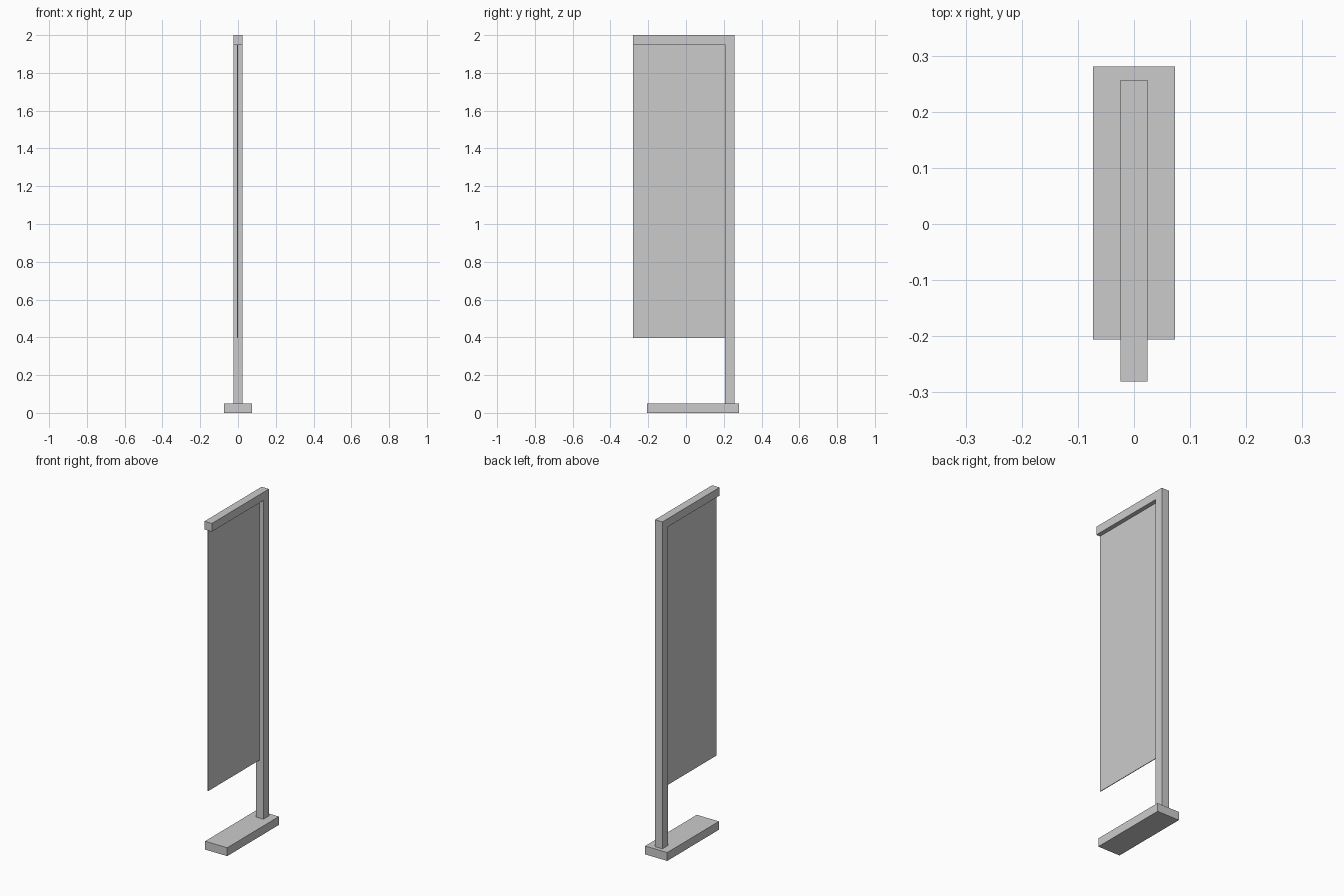
import bpy, bmesh

if "Cube" in bpy.data.objects:
    bpy.data.objects.remove(bpy.data.objects["Cube"])


def prism(name, profile, x0, x1):
    """Extrude a closed (y, z) profile along x from x0 to x1."""
    bm = bmesh.new()
    face = bm.faces.new([bm.verts.new((x0, y, z)) for y, z in profile])
    ext = bmesh.ops.extrude_face_region(bm, geom=[face])
    moved = [v for v in ext["geom"] if isinstance(v, bmesh.types.BMVert)]
    bmesh.ops.translate(bm, verts=moved, vec=(x1 - x0, 0, 0))
    bmesh.ops.recalc_face_normals(bm, faces=bm.faces)
    mesh = bpy.data.meshes.new(name)
    bm.to_mesh(mesh)
    bm.free()
    obj = bpy.data.objects.new(name, mesh)
    bpy.context.collection.objects.link(obj)
    return obj


def rect(y0, y1, z0, z1):
    return [(y0, z0), (y1, z0), (y1, z1), (y0, z1)]


FRONT, BACK = -0.281, 0.281
POST_IN, POST_OUT = 0.206, 0.257
BASE_TOP, ARM_LOW, TOP = 0.05, 1.951, 2.0

# Floor plate
prism("base_plate", rect(-0.206, BACK, 0, BASE_TOP), -0.073, 0.073)

# Upright and top arm as one L-shaped frame
prism("post_and_arm", [(POST_IN, BASE_TOP), (POST_OUT, BASE_TOP), (POST_OUT, TOP),
                       (FRONT, TOP), (FRONT, ARM_LOW), (POST_IN, ARM_LOW)],
      -0.0243, 0.0243)

# Thin hanging banner panel
prism("banner_panel", rect(FRONT, POST_IN, 0.396, ARM_LOW), -0.005, -0.001)
